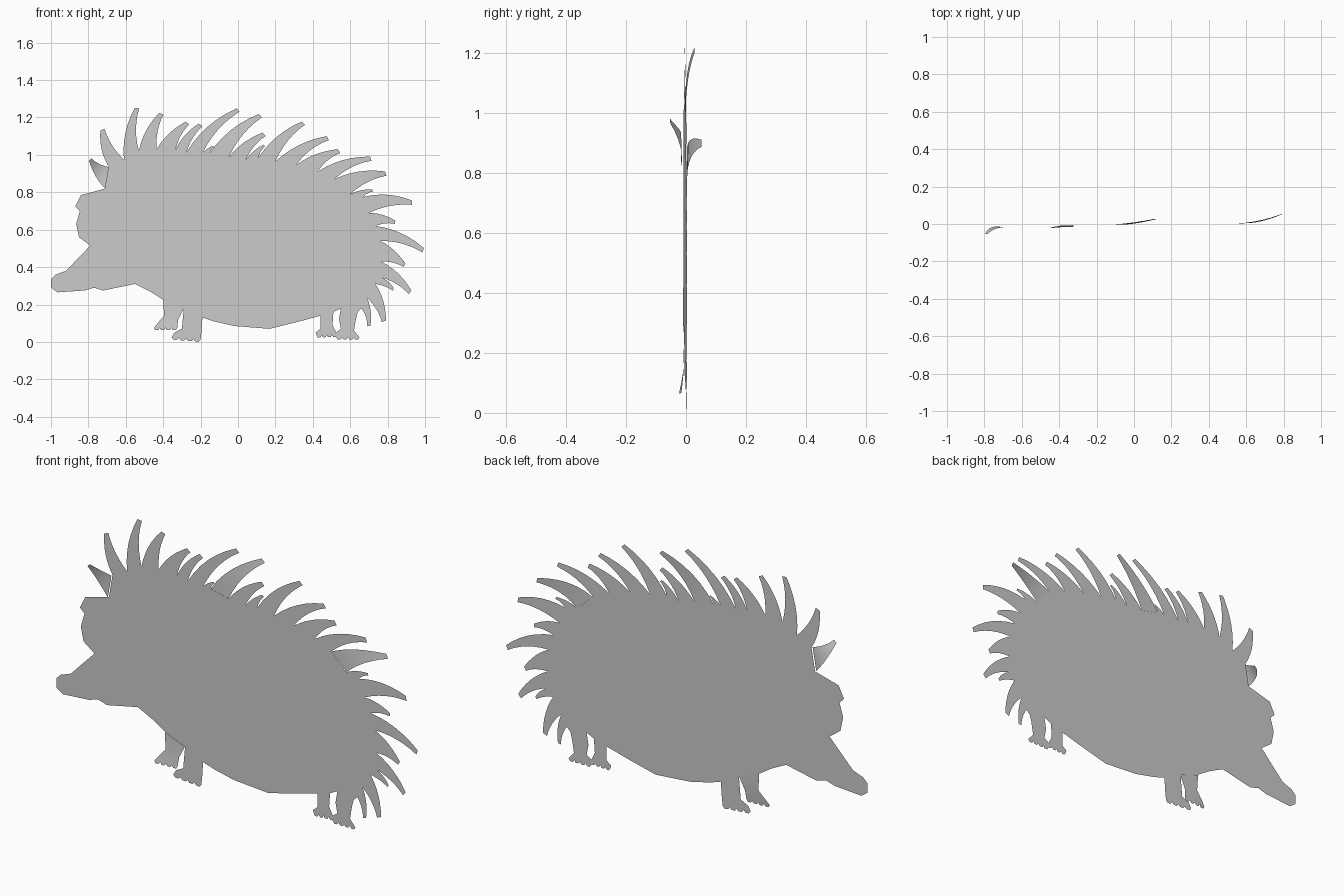
import bpy, bmesh
from mathutils import Vector

cube = bpy.data.objects.get("Cube")
if cube:
    bpy.data.objects.remove(cube, do_unlink=True)

grey = bpy.data.materials.new("plain grey")
grey.use_nodes = True
colour = (0.6, 0.6, 0.6, 1)
grey.diffuse_color = colour
grey.node_tree.nodes["Principled BSDF"].inputs["Base Color"].default_value = colour


def sheet_depth(x):
    """The whole cut-out leans very slightly from head to tail."""
    return 0.007 * x - 0.003


def make_sheet(name, outline, root=None, bend=0, reach=1):
    """Fill an outline in the x-z plane, bending it away from its root."""
    mesh = bpy.data.meshes.new(name)
    bm = bmesh.new()
    verts = []
    for point in outline:
        x, z = point
        y = sheet_depth(x)
        if root is not None:
            y += bend * min(1, (Vector(point) - root).length / reach) ** 2
        verts.append(bm.verts.new((x, y, z)))
    face = bm.faces.new(verts)
    face.normal_update()
    if face.normal.y > 0:
        face.normal_flip()
    bmesh.ops.triangulate(bm, faces=[face])
    bm.to_mesh(mesh)
    bm.free()
    mesh.materials.append(grey)
    mesh.shade_smooth()
    obj = bpy.data.objects.new(name, mesh)
    bpy.context.collection.objects.link(obj)
    return obj


def curve(start, control, end, steps=6):
    """Points along a quadratic curve."""
    points = []
    for i in range(steps + 1):
        t = i / steps
        points.append(start * (1 - t) ** 2 + control * (2 * t * (1 - t)) + end * t * t)
    return points


def make_quill(name, left, tip, right, bend):
    """A curved, blunt quill rising between two valleys of the back."""
    left, tip, right = Vector(left), Vector(tip), Vector(right)
    root = (left + right) / 2
    axis = tip - root
    side = Vector((-axis.y, axis.x))
    blunt = side.normalized() * min(0.012, axis.length * 0.07)
    tip_left, tip_right = tip + blunt, tip - blunt
    outer = curve(left, (left + tip_left) / 2 + side * 0.17, tip_left)
    inner = curve(tip_right, (right + tip_right) / 2 + side * 0.13, right)
    make_sheet(name, outer + inner, root, bend, axis.length)


def make_leg(name, front, toe, heel, back, bend=0):
    """A leg with a scalloped row of toes along the sole."""
    toe, heel = Vector(toe), Vector(heel)
    sole = []
    toes = 4
    for i in range(toes):
        for share, drop in ((0, 0), (0.25, 0.012), (0.75, 0.012)):
            sole.append(toe.lerp(heel, (i + share) / toes) - Vector((0, drop)))
    outline = [Vector(p) for p in front] + sole + [heel] + [Vector(p) for p in back]
    root = (outline[0] + outline[-1]) / 2
    make_sheet(name, outline, root, bend, (toe - root).length)


# Quills along the back: valley before each quill, then its tip
quills = [
    ((-.71, .82), (-.79, .975)), ((-.69, .935), (-.725, 1.135)),
    ((-.61, .975), (-.54, 1.25)), ((-.53, 1.02), (-.41, 1.22)),
    ((-.435, 1.03), (-.27, 1.17)), ((-.335, 1.025), (-.2, 1.16)),
    ((-.275, 1.015), (0, 1.24)), ((-.19, 1.01), (-.13, 1.045)),
    ((-.15, 1.01), (.12, 1.21)), ((-.05, .985), (.14, 1.11)),
    ((.04, .97), (.14, 1.05)), ((.11, .985), (.35, 1.17)),
    ((.2, .965), (.48, 1.09)), ((.31, .945), (.54, 1.02)),
    ((.425, .91), (.71, .98)), ((.515, .87), (.79, .9)),
    ((.6, .79), (.72, .81)), ((.67, .775), (.93, .745)),
    ((.7, .69), (.84, .64)), ((.735, .62), (.99, .49)),
    ((.76, .54), (.89, .41)), ((.765, .43), (.92, .265)),
    ((.765, .345), (.83, .28)), ((.735, .31), (.78, .11)),
    ((.69, .235), (.7, .085)),
]
last_valley = (.66, .18)
valleys = [valley for valley, tip in quills] + [last_valley]

# Quills that curl out of the sheet
bends = {0: -0.045, 8: 0.03, 15: 0.05}
for i, (valley, tip) in enumerate(quills):
    make_quill("quill_%d" % i, valley, tip, valleys[i + 1], bends.get(i, 0))

# Body, from the tail along the belly, snout and brow
belly = [
    (.64, .16), (.55, .18), (.51, .16), (.44, .14), (.33, .11), (.17, .07),
    (-.02, .085), (-.13, .11), (-.19, .13), (-.29, .18), (-.4, .225),
]
head = [
    (-.47, .27), (-.55, .31), (-.72, .275), (-.77, .29), (-.82, .275),
    (-.965, .265), (-1, .29), (-1, .335), (-.975, .36), (-.92, .38),
    (-.79, .515), (-.85, .56), (-.865, .63), (-.845, .7), (-.87, .725),
    (-.84, .785),
]
make_sheet("body", belly + head + valleys)

# Legs: front edge, toe, heel, back edge
make_leg("front_far_leg", [(-.4, .225), (-.395, .14), (-.43, .1)],
         (-.45, .075), (-.325, .075), [(-.32, .12), (-.29, .18)], -0.015)
make_leg("front_near_leg", [(-.29, .18), (-.3, .07), (-.34, .05)],
         (-.355, .025), (-.2, .012), [(-.195, .06), (-.19, .13)])
make_leg("rear_far_leg", [(.44, .14), (.44, .07), (.415, .05)],
         (.42, .035), (.53, .04), [(.505, .09), (.51, .16)])
make_leg("rear_near_leg", [(.55, .18), (.54, .12), (.55, .07), (.51, .04)],
         (.525, .025), (.65, .025), [(.62, .06), (.63, .12), (.64, .16)])
